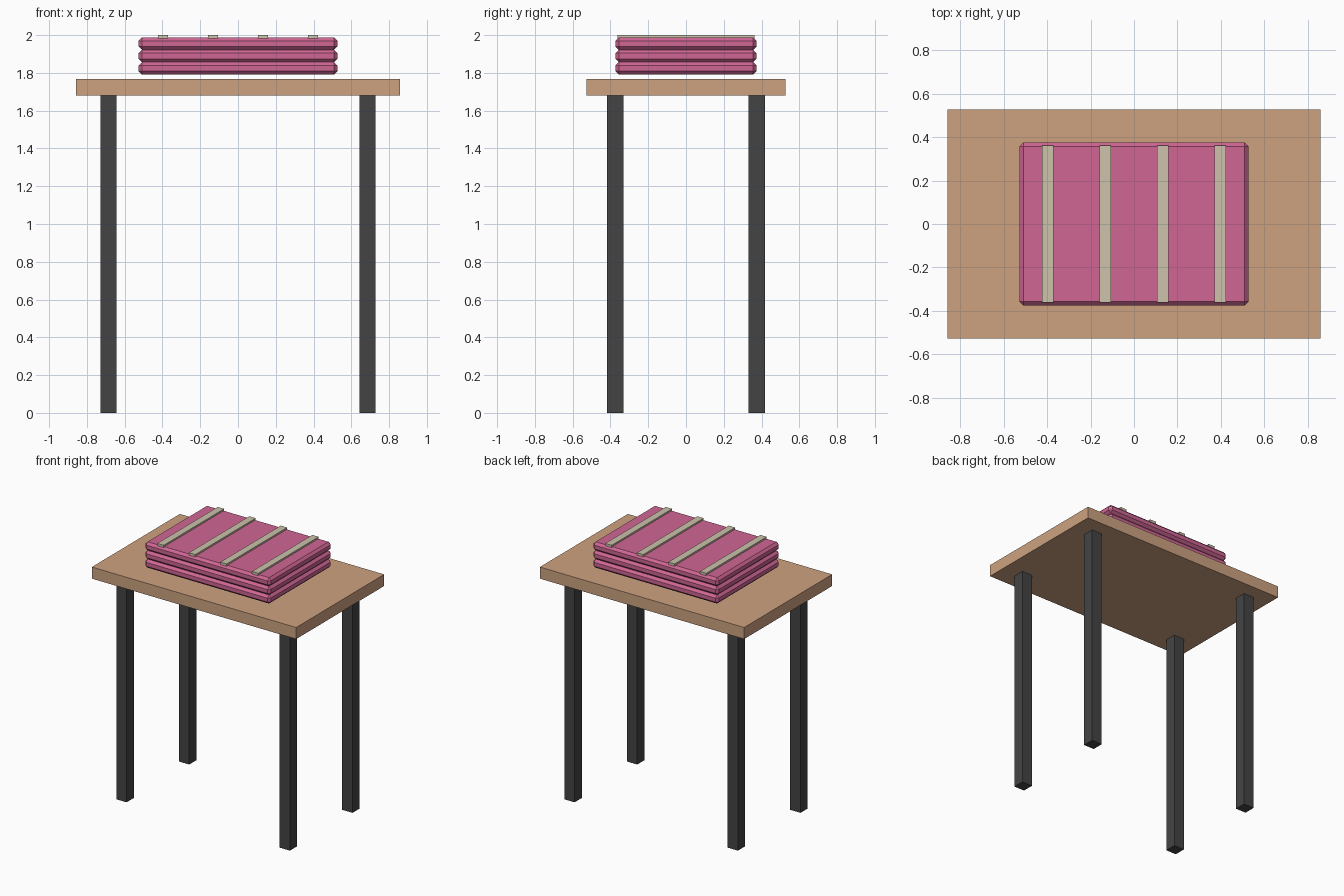
import bpy
from mathutils import Vector

if "Cube" in bpy.data.objects:
    bpy.data.objects.remove(bpy.data.objects["Cube"])


def material(name, rgb):
    # sRGB 0-255 to linear
    def lin(c):
        c /= 255
        return c / 12.92 if c <= 0.04045 else ((c + 0.055) / 1.055) ** 2.4
    m = bpy.data.materials.new(name)
    m.diffuse_color = (*[lin(c) for c in rgb], 1)
    m.use_nodes = True
    m.node_tree.nodes["Principled BSDF"].inputs["Base Color"].default_value = m.diffuse_color
    return m


WOOD = material("light wood", (205, 162, 128))
METAL = material("dark metal", (68, 68, 68))
PINK = material("pink fabric", (208, 102, 148))
BEIGE = material("beige strap", (205, 195, 172))


def box(name, lo, hi, mat, bevel=0):
    lo, hi = Vector(lo), Vector(hi)
    bpy.ops.mesh.primitive_cube_add(size=1, location=(lo + hi) / 2)
    ob = bpy.context.object
    ob.name = name
    ob.scale = hi - lo
    bpy.ops.object.transform_apply(location=False, rotation=False, scale=True)
    ob.data.materials.append(mat)
    if bevel:
        mod = ob.modifiers.new("chamfer", 'BEVEL')
        mod.width = bevel
        mod.segments = 1
    return ob


# Table top
box("table_top", (-0.857, -0.527, 1.68), (0.857, 0.527, 1.768), WOOD)

# Four square legs
for sx, side in ((-1, "left"), (1, "right")):
    for sy, end in ((-1, "front"), (1, "back")):
        x, y, h = sx * 0.685, sy * 0.375, 0.043
        box(f"{end}_{side}_leg", (x - h, y - h, 0), (x + h, y + h, 1.68), METAL)

# Stack of three chamfered cushion layers, hovering just above the top
BASE, PITCH = 1.791, 0.0655
for i in range(3):
    z = BASE + i * PITCH
    box(f"cushion_layer_{i + 1}", (-0.527, -0.374, z),
        (0.527, 0.374, z + PITCH), PINK, 0.018)

# Straps across the top layer
for i in range(4):
    x = (i - 1.5) * 0.2645
    box(f"strap_{i + 1}", (x - 0.0265, -0.362, 1.98),
        (x + 0.0265, 0.362, 2.0), BEIGE)
